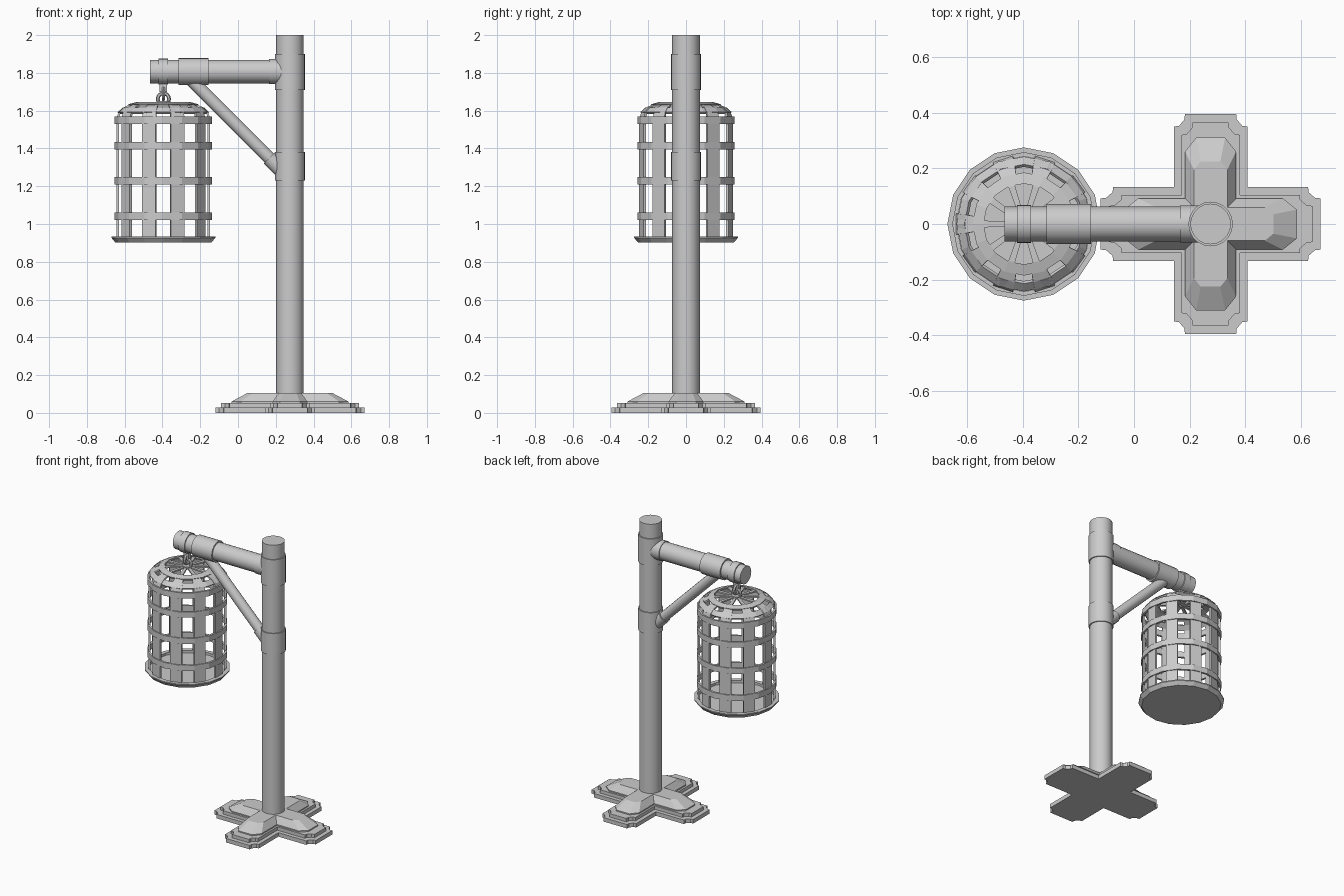
import bpy, bmesh
from math import sin, cos, pi, radians
from mathutils import Vector, Matrix

if "Cube" in bpy.data.objects:
    bpy.data.objects.remove(bpy.data.objects["Cube"])

PX, CX = 0.275, -0.395      # post axis, cage axis
ARM_Z = 1.807


def finish(name, bm, smooth=False):
    bmesh.ops.recalc_face_normals(bm, faces=bm.faces)
    me = bpy.data.meshes.new(name)
    bm.to_mesh(me)
    bm.free()
    ob = bpy.data.objects.new(name, me)
    bpy.context.collection.objects.link(ob)
    if smooth:
        bpy.context.view_layer.objects.active = ob
        ob.select_set(True)
        bpy.ops.object.shade_smooth_by_angle(angle=radians(35))
        ob.select_set(False)
    return ob


def rod(name, a, b, r1, r2=None, n=20):
    """Capped cylinder from a to b."""
    a, b = Vector(a), Vector(b)
    d = b - a
    m = Matrix.Translation((a + b) / 2) @ d.to_track_quat('Z', 'Y').to_matrix().to_4x4()
    bm = bmesh.new()
    bmesh.ops.create_cone(bm, cap_ends=True, segments=n, radius1=r1,
                          radius2=r2 or r1, depth=d.length, matrix=m)
    return finish(name, bm, True)


def hoop(name, profile, n=16):
    """Closed (r, z) section swept round the cage axis."""
    bm = bmesh.new()
    rings = [[bm.verts.new((CX + r * cos(2 * pi * i / n), r * sin(2 * pi * i / n), z))
              for r, z in profile] for i in range(n)]
    k = len(profile)
    for i in range(n):
        p, q = rings[i], rings[(i + 1) % n]
        for j in range(k):
            bm.faces.new((p[j], q[j], q[(j + 1) % k], p[(j + 1) % k]))
    return finish(name, bm)


def loft(name, layers):
    """Stack of matching outlines, each (points, z), capped at both ends."""
    bm = bmesh.new()
    rings = [[bm.verts.new((PX + x, y, z)) for x, y in pts] for pts, z in layers]
    n = len(rings[0])
    for a, b in zip(rings, rings[1:]):
        for i in range(n):
            bm.faces.new((a[i], a[(i + 1) % n], b[(i + 1) % n], b[i]))
    bm.faces.new(rings[0])
    bm.faces.new(rings[-1])
    return finish(name, bm)


def cross(side):
    """Four-armed outline from one arm's edge, inner corner to tip."""
    arm = side + [(-x, y) for x, y in reversed(side)][:-1]
    pts = []
    for k in range(4):
        c, s = round(cos(k * pi / 2)), round(sin(k * pi / 2))
        pts += [(c * x - s * y, s * x + c * y) for x, y in arm]
    return pts


def notched(w, l):
    return cross([(w, w), (w, l - .045), (w - .018, l - .043),
                  (w - .038, l - .02), (w - .04, l)])


def chamfered(w, l, cw, cl):
    return cross([(w, w), (w, l - cl), (w - cw, l)])


# Cross-shaped foot: two notched steps and a sloped cap
step = notched(.132, .395)
loft("foot_lower_step", [(step, 0), (step, .028)])
step = notched(.105, .365)
loft("foot_upper_step", [(step, .028), (step, .052)])
loft("foot_cap", [(chamfered(.092, .31, .04, .05), .052),
                  (chamfered(.092, .31, .04, .05), .06),
                  (chamfered(.06, .225, .025, .03), .105)])

# Post and its collars
rod("post", (PX, 0, .05), (PX, 0, 2), .073)
rod("upper_collar", (PX, 0, 1.71), (PX, 0, 1.9), .08)
rod("lower_collar", (PX, 0, 1.23), (PX, 0, 1.38), .08)

# Horizontal arm and its sleeves
for name, x0, x1, r in [("arm", -.465, .25, .062), ("arm_hanger_band", -.42, -.37, .069),
                        ("arm_sleeve", -.315, -.155, .072), ("arm_socket", .165, .26, .067)]:
    rod(name, (x0, 0, ARM_Z), (x1, 0, ARM_Z), r)

# Diagonal brace
rod("brace", (-.25, 0, 1.765), (.23, 0, 1.285), .034, n=14)
rod("brace_socket", (.165, 0, 1.35), (.23, 0, 1.285), .042, n=14)

# Hanger strap and two interlocked links
bm = bmesh.new()
bmesh.ops.create_cube(bm, size=1, matrix=Matrix.Translation((CX, 0, 1.725))
                      @ Matrix.Diagonal((.04, .03, .05, 1)))
finish("hanger_strap", bm)
for name, z, rot in [("hanger_link", 1.69, (0, pi / 2, 0)), ("cage_link", 1.662, (pi / 2, 0, 0))]:
    bpy.ops.mesh.primitive_torus_add(location=(CX, 0, z), rotation=rot, major_radius=.03,
                                     minor_radius=.01, major_segments=14, minor_segments=6)
    bpy.context.object.name = name

# Cage floor with flared rim
bm = bmesh.new()
bmesh.ops.create_cone(bm, cap_ends=True, segments=16, radius1=.255, radius2=.262, depth=.015,
                      matrix=Matrix.Translation((CX, 0, .91)))
finish("cage_floor", bm)
hoop("cage_floor_rim", [(.255, .903), (.275, .927), (.275, .934), (.245, .934), (.245, .91)])

# Cage hoops
for i, z in enumerate((1.02, 1.21, 1.395, 1.53)):
    hoop(f"cage_hoop_{i + 1}", [(.258, z), (.258, z + .04), (.243, z + .04), (.243, z)])
hoop("dome_lower_hoop", [(.242, 1.592), (.214, 1.618), (.205, 1.608), (.233, 1.582)])
hoop("dome_upper_hoop", [(.185, 1.634), (.145, 1.645), (.145, 1.633), (.18, 1.622)])
rod("dome_hub", (CX, 0, 1.632), (CX, 0, 1.65), .035, n=16)

# Cage bars bending into the dome, then thin spokes to the hub
PATH = [(.248, .91, .038), (.248, 1.56, .038), (.236, 1.595, .036), (.21, 1.618, .033),
        (.165, 1.638, .026), (.14, 1.641, .012), (.02, 1.643, .008)]
bm = bmesh.new()
for k in range(10):
    a = 2 * pi * k / 10
    out, side = Vector((cos(a), sin(a), 0)), Vector((-sin(a), cos(a), 0))
    prev = None
    for i, (r, z, w) in enumerate(PATH):
        dr, dz = (.014, 0) if i < 2 else (.008, .01) if i < 4 else (0, .01)
        corners = [(r, z, -w), (r, z, w), (r - dr, z - dz, w), (r - dr, z - dz, -w)]
        ring = [bm.verts.new(Vector((CX, 0, h)) + out * q + side * s) for q, h, s in corners]
        if prev:
            for j in range(4):
                bm.faces.new((prev[j], prev[(j + 1) % 4], ring[(j + 1) % 4], ring[j]))
        else:
            bm.faces.new(ring)
        prev = ring
    bm.faces.new(prev)
finish("cage_bars", bm)
